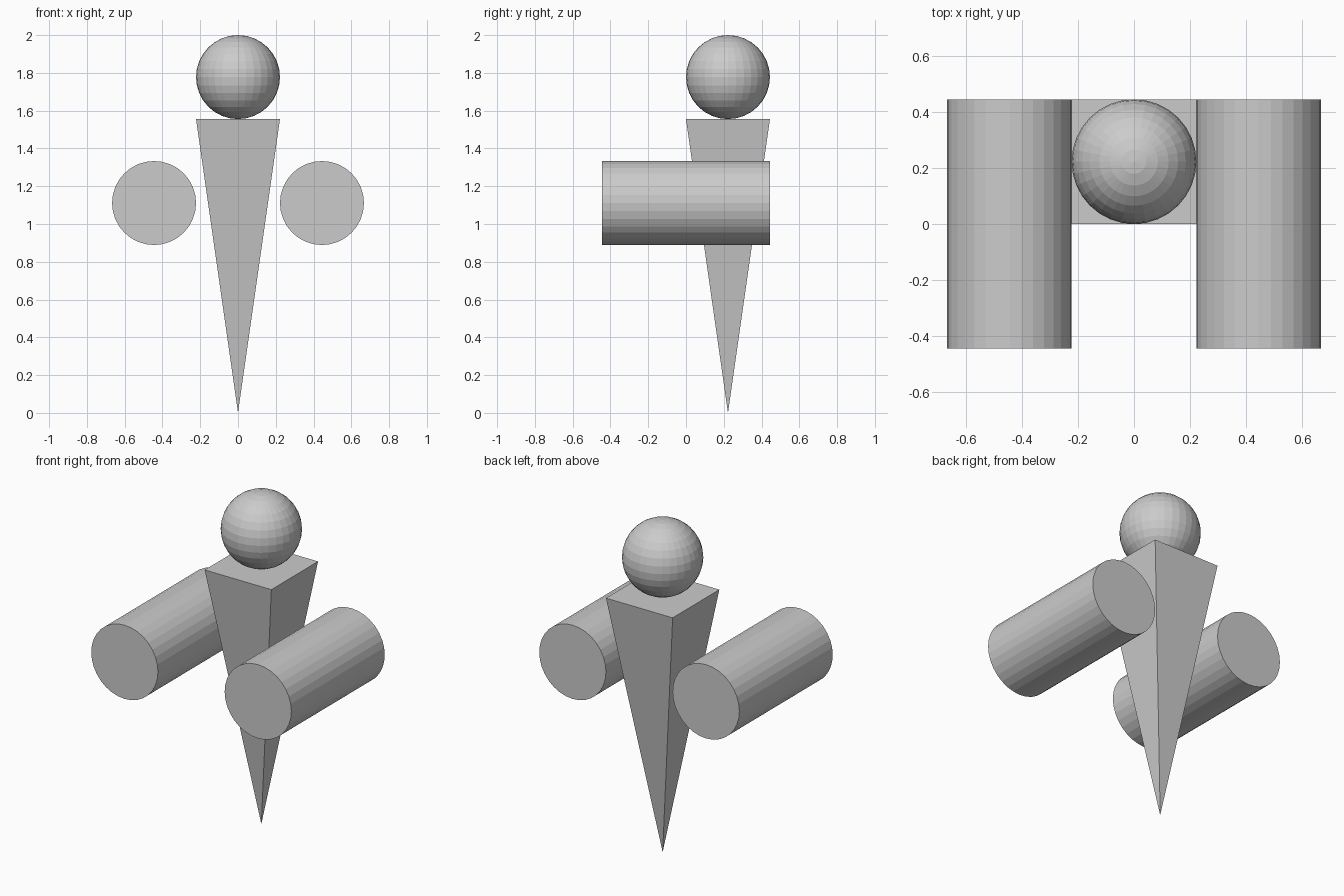
import bpy
from math import pi, sqrt

if "Cube" in bpy.data.objects:
    bpy.data.objects.remove(bpy.data.objects["Cube"])

R = 2 / 9          # shared radius; the model is nine radii tall


def name_part(name):
    part = bpy.context.object
    part.name = name
    part.data.name = name
    return part


# Body: inverted square pyramid standing on its tip
bpy.ops.mesh.primitive_cone_add(vertices=4, radius1=0, radius2=R * sqrt(2), depth=7 * R,
                                location=(0, R, 3.5 * R), rotation=(0, 0, pi / 4))
name_part("body")

# Head: faceted sphere resting on the body
bpy.ops.mesh.primitive_uv_sphere_add(segments=32, ring_count=16, radius=R,
                                     location=(0, R, 8 * R))
name_part("head")

# Arms: one horizontal cylinder per side, pointing forward
for side, name in ((-1, "left_arm"), (1, "right_arm")):
    bpy.ops.mesh.primitive_cylinder_add(vertices=32, radius=R, depth=4 * R,
                                        location=(side * 2 * R, 0, 5 * R),
                                        rotation=(pi / 2, 0, 0))
    name_part(name)
